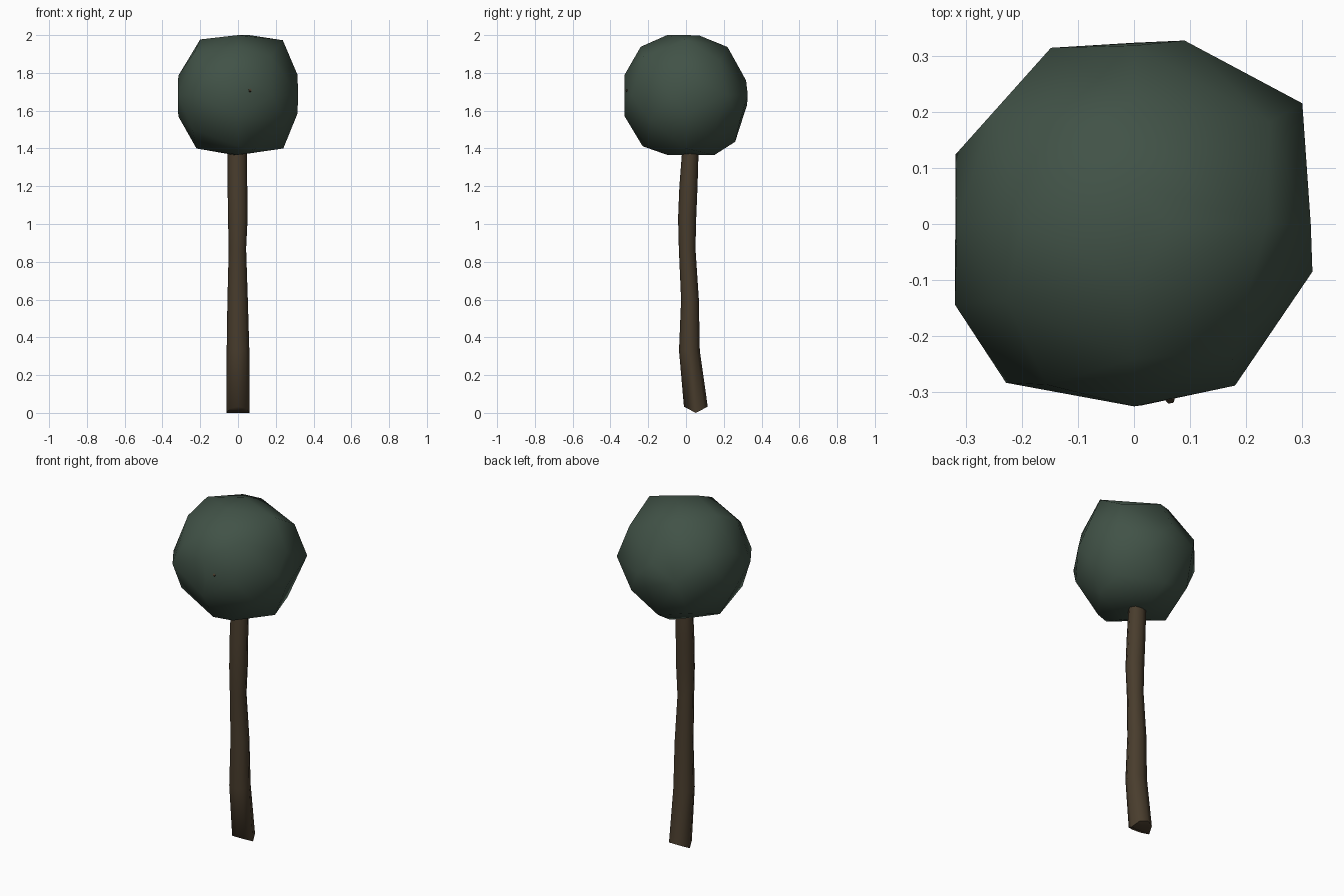
import bpy, bmesh, math
from mathutils import Vector, Euler

if "Cube" in bpy.data.objects:
    bpy.data.objects.remove(bpy.data.objects["Cube"])


def material(name, rgb):
    m = bpy.data.materials.new(name)
    m.diffuse_color = (*rgb, 1)
    m.use_nodes = True
    m.node_tree.nodes["Principled BSDF"].inputs["Base Color"].default_value = m.diffuse_color
    return m


bark = material("brown bark", (0.066, 0.046, 0.026))
leaf = material("dark green leaves", (0.053, 0.085, 0.063))


def finish(name, bm, mat, angle):
    bmesh.ops.recalc_face_normals(bm, faces=bm.faces[:])
    me = bpy.data.meshes.new(name)
    bm.to_mesh(me)
    bm.free()
    ob = bpy.data.objects.new(name, me)
    bpy.context.collection.objects.link(ob)
    me.materials.append(mat)
    bpy.ops.object.select_all(action='DESELECT')
    ob.select_set(True)
    bpy.context.view_layer.objects.active = ob
    bpy.ops.object.shade_smooth_by_angle(angle=math.radians(angle))
    return ob


# trunk: eight-sided rings along a gently bent path (z, x, y, half width x, half width y)
SIDES = 8
rings = [(0.0, 0.0, 0.052, 0.061, 0.063), (0.33, 0.0, 0.018, 0.060, 0.055),
         (0.6, -0.002, 0.021, 0.054, 0.047), (0.87, -0.003, 0.006, 0.046, 0.044),
         (1.03, -0.001, 0.006, 0.052, 0.048), (1.2, -0.003, 0.013, 0.052, 0.048),
         (1.37, -0.004, 0.022, 0.051, 0.044), (1.55, 0.0, 0.02, 0.04, 0.035)]
bm = bmesh.new()
loops = []
for i, (z, x, y, rx, ry) in enumerate(rings):
    loop = []
    for k in range(SIDES):
        a = math.tau * k / SIDES
        s = math.sin(a)
        lift = 0.033 * abs(s) if i == 0 else 0  # wedge-shaped foot
        loop.append(bm.verts.new((x + rx * math.cos(a), y + ry * s, z + lift)))
    loops.append(loop)
for a, b in zip(loops, loops[1:]):
    for k in range(SIDES):
        j = (k + 1) % SIDES
        bm.faces.new((a[k], a[j], b[j], b[k]))
foot = loops[0]
bm.faces.new(foot[:5])
bm.faces.new(foot[4:] + foot[:1])
bm.faces.new(loops[-1])
finish("trunk", bm, bark, 60)

# twigs inside the crown, tips just reaching its surface
for n, tip in enumerate([(0.065, -0.316, 1.71), (0.2, -0.035, 1.935)]):
    start, tip = Vector((0, 0.02, 1.5)), Vector(tip)
    d = tip - start
    bm = bmesh.new()
    bmesh.ops.create_cone(bm, segments=5, cap_ends=True, radius1=0.03,
                          radius2=0.008, depth=d.length)
    rot = d.to_track_quat('Z', 'Y')
    for v in bm.verts:
        v.co = rot @ v.co + (start + tip) / 2
    finish("twig_%d" % (n + 1), bm, bark, 60)

# crown: faceted ball through its three outlines, filled out between them
top = [(-0.148, 0.314), (0.09, 0.327), (0.3, 0.215), (0.318, -0.085), (0.18, -0.288),
       (0.015, -0.323), (-0.228, -0.283), (-0.319, -0.144), (-0.318, 0.124)]
front = [(-0.2, 1.977), (0.06, 2.0), (0.237, 1.973), (0.315, 1.79), (0.315, 1.585),
         (0.24, 1.4), (-0.02, 1.365), (-0.22, 1.4), (-0.316, 1.57), (-0.316, 1.785)]
side = [(-0.1, 2.0), (0.07, 1.998), (0.22, 1.937), (0.318, 1.76), (0.323, 1.63),
        (0.26, 1.435), (0.15, 1.365), (-0.1, 1.366), (-0.23, 1.412), (-0.325, 1.57),
        (-0.325, 1.79), (-0.24, 1.938)]
mid = 1.683
centre = Vector((0, 0, mid))
outlines = [[Vector((x, y, 0)) for x, y in top],
            [Vector((x, 0, z - mid)) for x, z in front],
            [Vector((0, y, z - mid)) for y, z in side]]
pts = [p for o in outlines for p in o]

# outward planes along each outline edge
planes = []
for o, axis in zip(outlines, (Vector((0, 0, 1)), Vector((0, 1, 0)), Vector((1, 0, 0)))):
    for p, q in zip(o, o[1:] + o[:1]):
        nrm = (q - p).cross(axis).normalized()
        if nrm.dot(p) < 0:
            nrm = -nrm
        planes.append((nrm, nrm.dot(p)))

bm = bmesh.new()
bmesh.ops.create_icosphere(bm, subdivisions=2, radius=0.352)
turn = Euler((0.35, 0.2, 0.3)).to_matrix()
extra = []
for v in bm.verts:
    p = turn @ v.co
    t = min([1] + [off / n.dot(p) for n, off in planes if n.dot(p) > 0.01])
    if min((p * t - q).length for q in pts) > 0.1:
        extra.append(p * t)
bm.free()

bm = bmesh.new()
for p in pts + extra:
    bm.verts.new(centre + p)
bmesh.ops.convex_hull(bm, input=bm.verts[:])
bmesh.ops.delete(bm, geom=[v for v in bm.verts if not v.link_faces], context='VERTS')
finish("crown", bm, leaf, 60)
